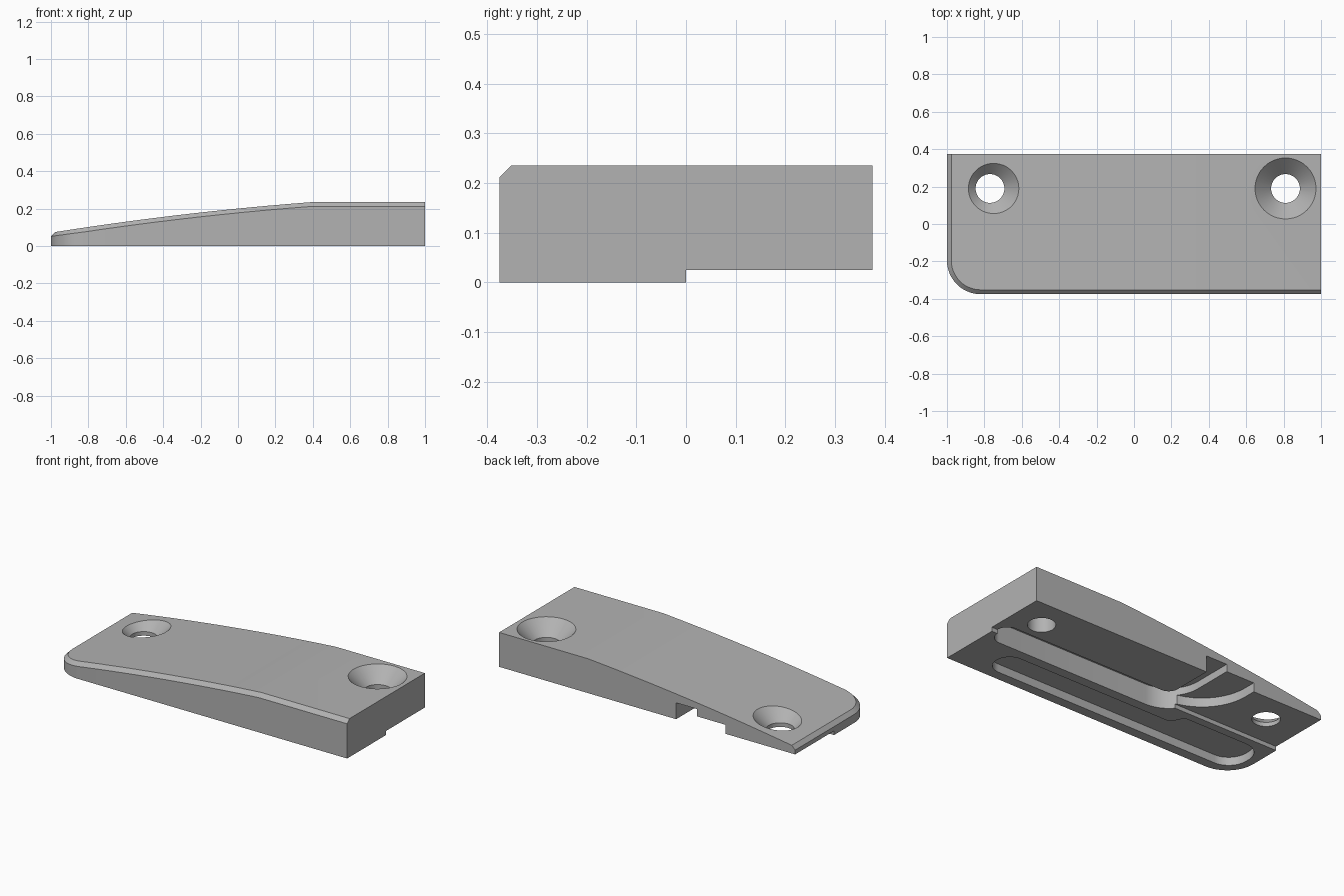
import bpy, bmesh, math
from mathutils import Vector

cube = bpy.data.objects.get("Cube")
if cube:
    bpy.data.objects.remove(cube)

HALF_Y, CORNER, CHAMFER = 0.375, 0.18, 0.023
SCREW_Y, HOLE_R = 0.19, 0.077


def top_z(x):
    """Height of the upper surface: flat, then falling in a gentle curve."""
    u = max(0.0, 0.4 - x)
    return 0.235 - 0.0753 * u - 0.03 * u * u


def make_object(name, bm):
    bmesh.ops.recalc_face_normals(bm, faces=bm.faces)
    mesh = bpy.data.meshes.new(name)
    bm.to_mesh(mesh)
    bm.free()
    obj = bpy.data.objects.new(name, mesh)
    bpy.context.collection.objects.link(obj)
    return obj


def rounded(corners, steps=12):
    """Polygon from (x, y, radius) corners, each corner filleted."""
    pts = []
    for i, (x, y, r) in enumerate(corners):
        p = Vector((x, y))
        if r == 0:
            pts.append(p)
            continue
        a = (Vector(corners[i - 1][:2]) - p).normalized()
        b = (Vector(corners[(i + 1) % len(corners)][:2]) - p).normalized()
        half = a.angle(b) / 2
        centre = p + (a + b).normalized() * (r / math.sin(half))
        start = p + a * (r / math.tan(half)) - centre
        end = p + b * (r / math.tan(half)) - centre
        sweep = math.atan2(start.x * end.y - start.y * end.x, start.dot(end))
        for k in range(steps + 1):
            t = sweep * k / steps
            c, s = math.cos(t), math.sin(t)
            pts.append(centre + Vector((start.x * c - start.y * s,
                                        start.x * s + start.y * c)))
    return pts


def prism(name, pts, z_top):
    """Cutter that removes everything under z_top inside the outline."""
    bm = bmesh.new()
    low = [bm.verts.new((p[0], p[1], -0.1)) for p in pts]
    face = bm.faces.new(low)
    ext = bmesh.ops.extrude_face_region(bm, geom=[face])["geom"]
    for v in ext:
        if isinstance(v, bmesh.types.BMVert):
            v.co.z = z_top
    return make_object(name, bm)


def screw_cutter(name, x, z_cone, sides=48):
    """Through hole with a countersink opening at 45 degrees."""
    bm = bmesh.new()
    rings = []
    for r, z in ((HOLE_R, -0.1), (HOLE_R, z_cone), (HOLE_R + 0.2, z_cone + 0.2)):
        rings.append([bm.verts.new((x + r * math.cos(math.tau * k / sides),
                                    SCREW_Y + r * math.sin(math.tau * k / sides), z))
                      for k in range(sides)])
    for a, b in zip(rings, rings[1:]):
        for k in range(sides):
            n = (k + 1) % sides
            bm.faces.new((a[k], a[n], b[n], b[k]))
    bm.faces.new(rings[0])
    bm.faces.new(rings[-1])
    return make_object(name, bm)


# Body: path along the left end, round the corner, then along the front
path = [((-1, HALF_Y), (-1, 0))]
for k in range(13):
    t = math.pi / 2 * k / 12
    n = (-math.cos(t), -math.sin(t))
    path.append(((-1 + CORNER + CORNER * n[0], -HALF_Y + CORNER + CORNER * n[1]), n))
for k in range(1, 11):
    path.append(((-0.82 + 1.22 * k / 10, -HALF_Y), (0, -1)))
path.append(((1, -HALF_Y), (0, -1)))

bm = bmesh.new()
base, shoulder, rim, back = [], [], [], []
for (x, y), (nx, ny) in path:
    xi, yi = x - CHAMFER * nx, y - CHAMFER * ny
    z = top_z(xi)
    base.append(bm.verts.new((x, y, 0)))
    shoulder.append(bm.verts.new((x, y, z - CHAMFER)))
    rim.append(bm.verts.new((xi, yi, z)))
    if len(rim) == 2:
        back.append(rim[0])
    elif len(rim) > 2:
        back.append(bm.verts.new((xi, HALF_Y, z)))
corner = bm.verts.new((1, HALF_Y, 0))
for i in range(len(path) - 1):
    bm.faces.new((base[i], base[i + 1], shoulder[i + 1], shoulder[i]))
    bm.faces.new((shoulder[i], shoulder[i + 1], rim[i + 1], rim[i]))
    if i > 0:
        bm.faces.new((rim[i], rim[i + 1], back[i], back[i - 1]))
bm.faces.new(base + [corner])
bm.faces.new([base[0], shoulder[0]] + back + [corner])
bm.faces.new([base[-1], shoulder[-1], rim[-1], back[-1], corner])
body = make_object("wedge_plate", bm)

# Underside recesses and screw holes
cutters = [
    prism("rear_step_cutter", [(-1.2, 0), (1.2, 0), (1.2, 0.6), (-1.2, 0.6)], 0.025),
    prism("channel_cutter", rounded([
        (0.96, -0.07, 0.069), (0.96, 0.07, 0.069), (-0.196, 0.07, 0.06),
        (-0.196, 0.6, 0), (-0.338, 0.6, 0), (-0.338, -0.07, 0.2)]), 0.125),
    prism("shallow_channel_cutter", rounded([
        (-0.528, 0, 0.3), (-0.2, 0, 0), (-0.2, 0.6, 0), (-0.528, 0.6, 0)]), 0.08),
    prism("pocket_cutter", rounded([
        (0.78, -0.315, 0.09), (0.78, -0.13, 0.09), (-0.36, -0.13, 0.03),
        (-0.40, -0.05, 0.03), (-0.95, -0.05, 0.12), (-0.95, -0.315, 0.12)]), 0.05),
    screw_cutter("thin_end_screw_cutter", -0.77, 0.05),
    screw_cutter("thick_end_screw_cutter", 0.81, 0.149),
]
for c in cutters:
    c.hide_render = True
    mod = body.modifiers.new(c.name, "BOOLEAN")
    mod.operation, mod.solver, mod.object = "DIFFERENCE", "EXACT", c

# Bake the cuts and remove the cutters
graph = bpy.context.evaluated_depsgraph_get()
result = bpy.data.meshes.new_from_object(body.evaluated_get(graph))
body.modifiers.clear()
body.data = result
for c in cutters:
    bpy.data.objects.remove(c)

# Grey material and shading
grey = bpy.data.materials.new("plain_grey")
grey.use_nodes = True
colour = (0.45, 0.45, 0.45, 1)
grey.diffuse_color = colour
grey.node_tree.nodes["Principled BSDF"].inputs["Base Color"].default_value = colour
result.materials.clear()
result.materials.append(grey)
for p in result.polygons:
    p.material_index = 0

bpy.ops.object.select_all(action="DESELECT")
body.select_set(True)
bpy.context.view_layer.objects.active = body
bpy.ops.object.shade_smooth_by_angle(angle=math.radians(25))
